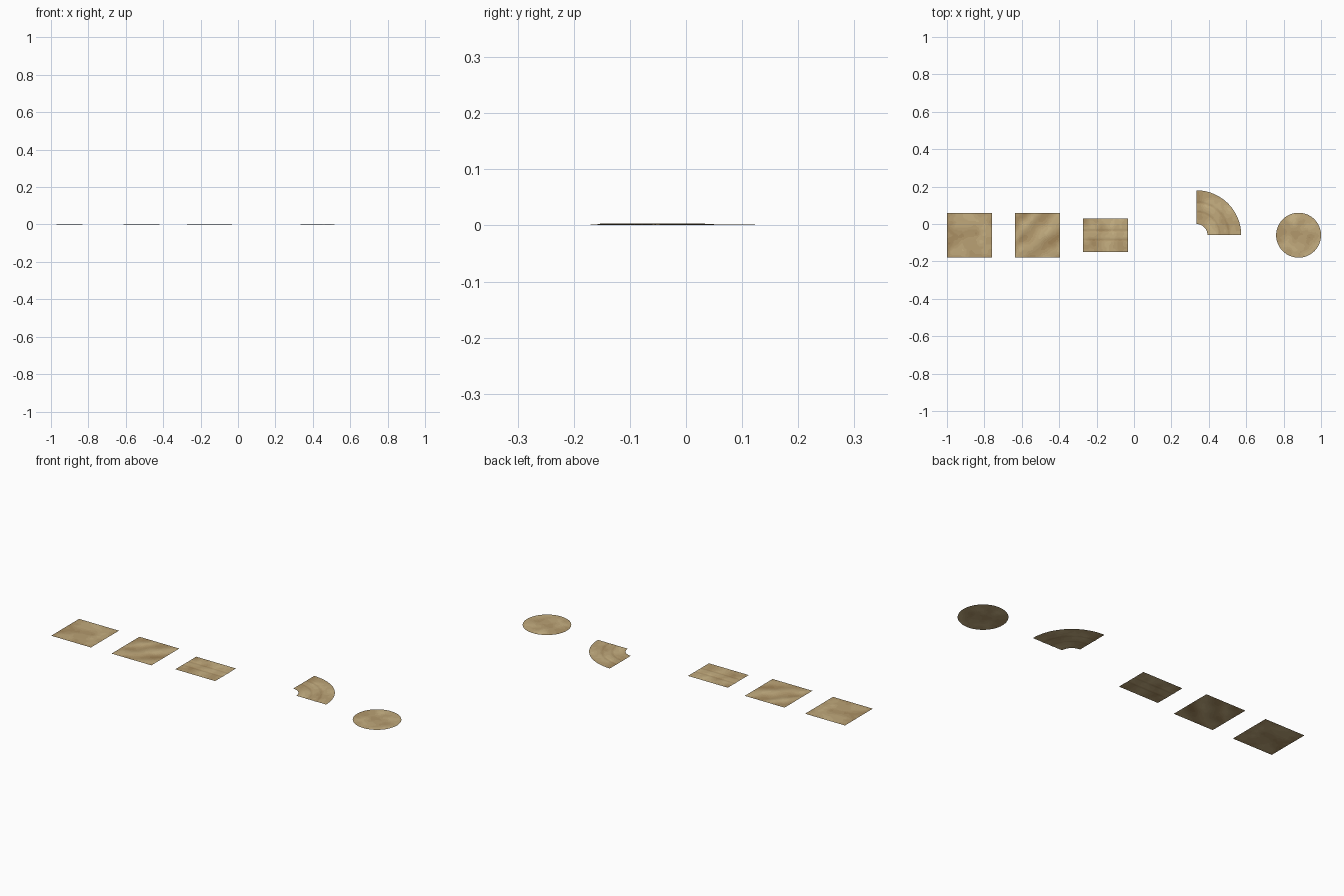
import bpy, bmesh, math
from mathutils import Vector, noise

if "Cube" in bpy.data.objects:
    bpy.data.objects.remove(bpy.data.objects["Cube"])

YC = -0.06          # shared centre line of the tiles
BASE = 0.0015       # resting height of the sand sheet
TONES = 7

# sand shades from dark to light
DARK, LIGHT = (0.36, 0.235, 0.10), (0.62, 0.48, 0.25)
mats = []
for i in range(TONES):
    t = i / (TONES - 1)
    m = bpy.data.materials.new(f"sand_{i}")
    m.diffuse_color = [a + (b - a) * t for a, b in zip(DARK, LIGHT)] + [1]
    m.use_nodes = True
    m.node_tree.nodes["Principled BSDF"].inputs["Base Color"].default_value = m.diffuse_color
    mats.append(m)


def blotch(x, y, seed, freq=13):
    p = Vector((x * freq, y * freq, seed * 7.3))
    return noise.noise(p) + 0.35 * noise.noise(p * 2.3)


def groove(d, width=0.007):
    return math.exp(-(d / width) ** 2)


def ruts(d):
    # two wheel tracks either side of the lane centre
    return groove(d - 0.025) + groove(d + 0.025)


def sheet(name, place, nu, nv, height, tone):
    """Grid sheet: place(u, v) gives x, y; height and tone take x, y, u, v."""
    bm = bmesh.new()
    rows = []
    for j in range(nv + 1):
        row = []
        for i in range(nu + 1):
            u, v = i / nu, j / nv
            x, y = place(u, v)
            row.append(bm.verts.new((x, y, max(0, BASE + height(x, y, u, v)))))
        rows.append(row)
    for j in range(nv):
        for i in range(nu):
            f = bm.faces.new((rows[j][i], rows[j][i + 1], rows[j + 1][i + 1], rows[j + 1][i]))
            u, v = (i + 0.5) / nu, (j + 0.5) / nv
            x, y = place(u, v)
            k = round((0.5 + tone(x, y, u, v)) * (TONES - 1))
            f.material_index = min(TONES - 1, max(0, k))
            f.smooth = True
    bmesh.ops.remove_doubles(bm, verts=bm.verts, dist=1e-5)
    bmesh.ops.recalc_face_normals(bm, faces=bm.faces)
    if sum(f.normal.z for f in bm.faces) < 0:
        bmesh.ops.reverse_faces(bm, faces=bm.faces)
    me = bpy.data.meshes.new(name)
    bm.to_mesh(me)
    bm.free()
    for m in mats:
        me.materials.append(m)
    ob = bpy.data.objects.new(name, me)
    bpy.context.collection.objects.link(ob)
    return ob


def rect(x0, w, h):
    return lambda u, v: (x0 + u * w, YC + (v - 0.5) * h)


def fade(u, v):
    # flattens relief toward the tile borders
    return min(1, 6 * min(u, 1 - u, v, 1 - v))


# flat sand tile
sheet("flat_sand_tile", rect(-1.0, 0.24, 0.24), 48, 48,
      lambda x, y, u, v: 0.0008 * blotch(x, y, 1) * fade(u, v),
      lambda x, y, u, v: 0.6 * blotch(x, y, 1) + 0.25 * fade(u, v) - 0.15)


# rippled sand tile, ridges running diagonally
def ripple(x, y):
    return math.sin((x - y) * 42 + 1.5 * noise.noise(Vector((x * 9, y * 9, 2))) + 19.6)


sheet("rippled_sand_tile", rect(-0.636, 0.24, 0.24), 48, 48,
      lambda x, y, u, v: (0.0008 + 0.0014 * ripple(x, y)) * fade(u, v),
      lambda x, y, u, v: 0.3 * ripple(x, y) + 0.35 * blotch(x, y, 3))

# straight track with wheel ruts
sheet("straight_track", rect(-0.273, 0.24, 0.18), 48, 54,
      lambda x, y, u, v: 0.0006 * blotch(x, y, 4) * fade(u, v) - 0.001 * ruts(y - YC),
      lambda x, y, u, v: 0.6 * blotch(x, y, 4) + 0.1 - 0.3 * ruts(y - YC))


# curved track: quarter ring with the same ruts
def bend(u, v):
    r, a = 0.06 + 0.18 * v, u * math.pi / 2
    return 0.333 + r * math.cos(a), YC + r * math.sin(a)


sheet("curved_track", bend, 48, 54,
      lambda x, y, u, v: 0.0006 * blotch(x, y, 5) * fade(u, v) - 0.001 * ruts((v - 0.5) * 0.18),
      lambda x, y, u, v: 0.6 * blotch(x, y, 5) + 0.1 - 0.3 * ruts((v - 0.5) * 0.18))


# round sand patch
def disc(u, v):
    a, r = u * 2 * math.pi, 0.12 * v
    return 0.88 + r * math.cos(a), YC + r * math.sin(a)


sheet("round_sand_patch", disc, 72, 24,
      lambda x, y, u, v: (0.0006 + 0.001 * blotch(x, y, 6)) * min(1, 4 * (1 - v)),
      lambda x, y, u, v: 0.7 * blotch(x, y, 6) + 0.1)
